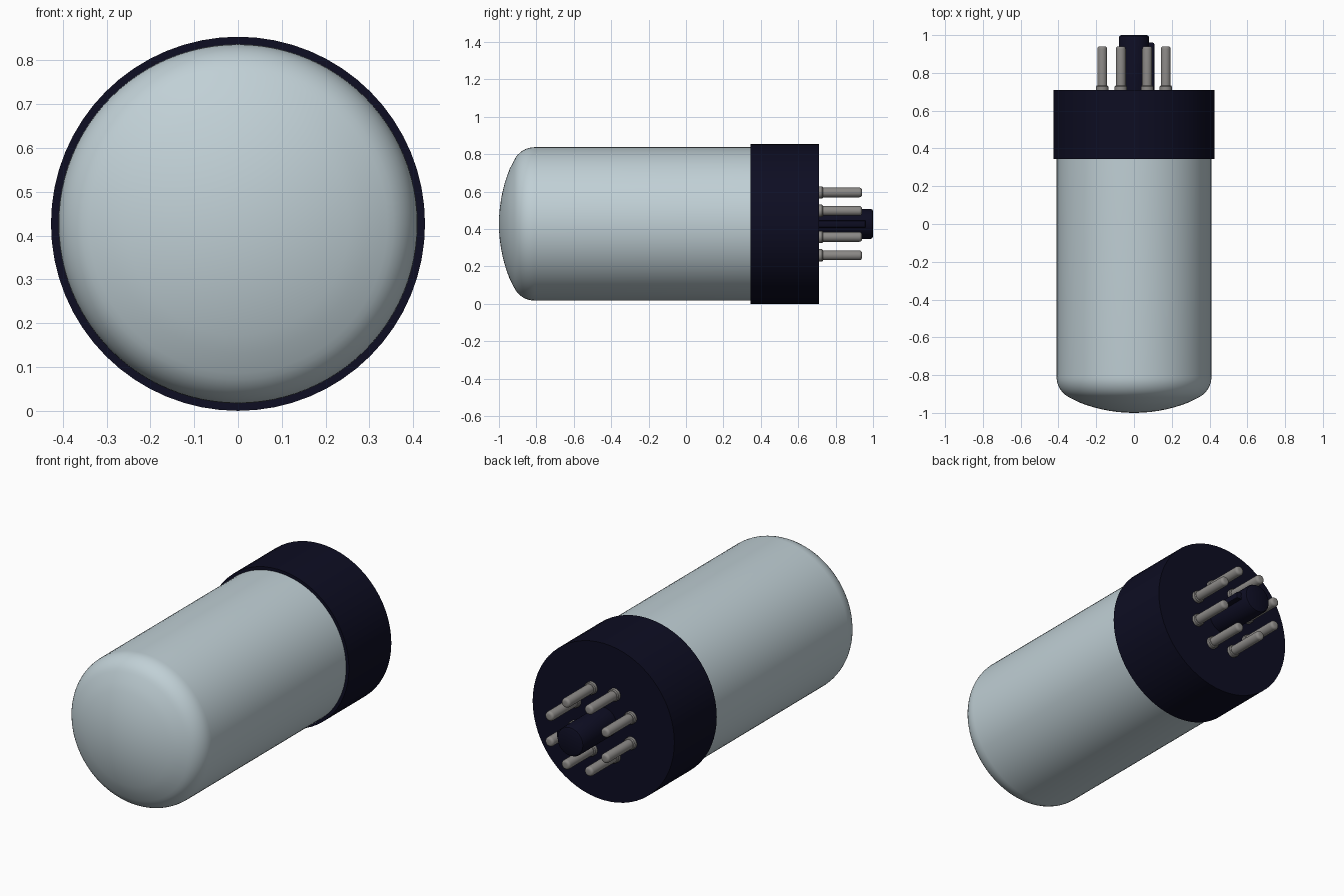
import bpy, bmesh, math
from mathutils import Matrix

cube = bpy.data.objects.get("Cube")
if cube:
    bpy.data.objects.remove(cube, do_unlink=True)

CZ = 0.427  # height of the tube axis


def material(name, rgb):
    m = bpy.data.materials.new(name)
    m.use_nodes = True
    m.diffuse_color = (*rgb, 1)
    m.node_tree.nodes["Principled BSDF"].inputs["Base Color"].default_value = (*rgb, 1)
    return m


GLASS = material("frosted grey glass", (0.53, 0.63, 0.67))
NAVY = material("dark navy plastic", (0.004, 0.004, 0.016))
METAL = material("grey metal", (0.26, 0.25, 0.24))


def finish(name, bm, mat, angle=35):
    """Turn a bmesh into a shaded object."""
    bmesh.ops.remove_doubles(bm, verts=bm.verts, dist=1e-5)
    bmesh.ops.recalc_face_normals(bm, faces=bm.faces)
    me = bpy.data.meshes.new(name)
    bm.to_mesh(me)
    bm.free()
    me.materials.append(mat)
    ob = bpy.data.objects.new(name, me)
    bpy.context.collection.objects.link(ob)
    bpy.ops.object.select_all(action='DESELECT')
    ob.select_set(True)
    bpy.context.view_layer.objects.active = ob
    bpy.ops.object.shade_smooth_by_angle(angle=math.radians(angle))
    return ob


def lathe(name, profile, mat, x=0, z=CZ, steps=64):
    """Spin (radius, y) points around an axis parallel to y."""
    bm = bmesh.new()
    verts = [bm.verts.new((x + r, y, z)) for r, y in profile]
    edges = [bm.edges.new(pair) for pair in zip(verts, verts[1:])]
    bmesh.ops.spin(bm, geom=verts + edges, cent=(x, 0, z), axis=(0, 1, 0),
                   angle=math.tau, steps=steps, use_merge=True)
    return finish(name, bm, mat)


# Glass envelope: shallow dome, rounded shoulder, straight wall
R = 0.785
dome = [(R * math.sin(a), -1 + R * (1 - math.cos(a)))
        for a in (math.radians(25.2) * i / 8 for i in range(8))]
shoulder = [(0.29 + 0.12 * math.sin(a), -0.81 - 0.12 * math.cos(a))
            for a in (math.radians(25.2 + 64.8 * i / 8) for i in range(9))]
lathe("glass_envelope", dome + shoulder + [(0.41, 0.40), (0, 0.40)], GLASS, steps=96)

# Plastic base
lathe("base", [(0, 0.345), (0.427, 0.345), (0.427, 0.71), (0, 0.71)], NAVY)

# Central locating post with its key rib on the left side
lathe("locating_post", [(0, 0.70), (0.08, 0.70), (0.08, 0.988), (0.076, 0.996),
                        (0.068, 1.0), (0, 1.0)], NAVY, steps=32)
bm = bmesh.new()
bmesh.ops.create_cube(bm, size=1, matrix=Matrix.Translation((0.08, 0.83, CZ))
                      @ Matrix.Diagonal((0.056, 0.26, 0.036, 1)))
bmesh.ops.bevel(bm, geom=[e for e in bm.edges if all(v.co.x > 0.1 for v in e.verts)],
                offset=0.008, segments=2, affect='EDGES', profile=0.5)
finish("locating_key", bm, NAVY)

# Ring of eight contact pins, each with a collar and a rounded tip
tip = [(0.026 - 0.014 * (1 - math.cos(a)), 0.927 + 0.014 * math.sin(a))
       for a in (math.pi / 2 * i / 4 for i in range(5))]
pin = [(0, 0.70), (0.033, 0.70), (0.033, 0.727), (0.029, 0.732), (0.026, 0.732)] + tip + [(0, 0.941)]
for i in range(8):
    a = math.radians(22.5 + 45 * i)
    lathe(f"contact_pin_{i + 1}", pin, METAL,
          0.182 * math.cos(a), CZ + 0.182 * math.sin(a), 24)
